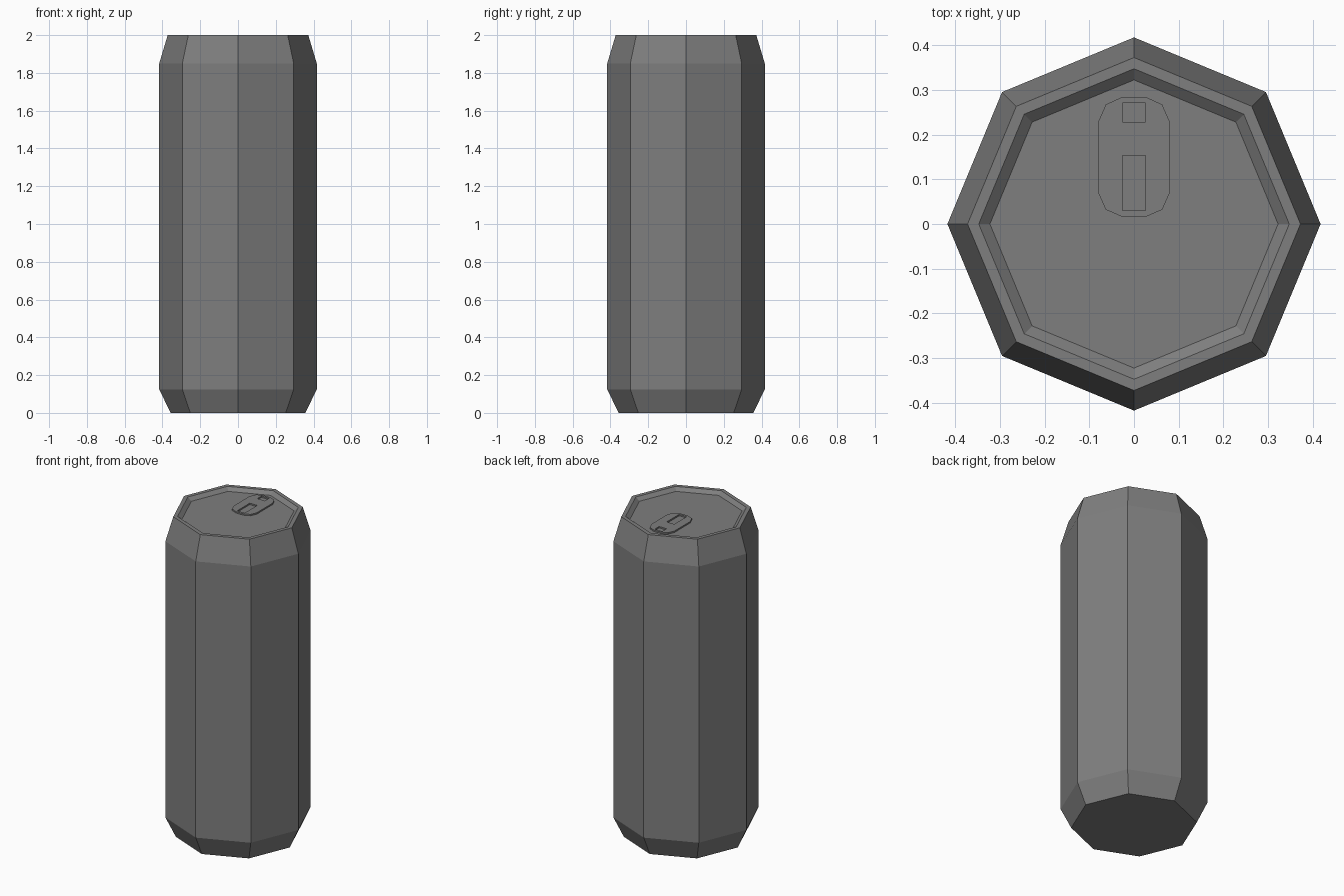
import bpy, bmesh
from math import cos, sin, pi

cube = bpy.data.objects.get("Cube")
if cube:
    bpy.data.objects.remove(cube, do_unlink=True)

SIDES = 8
LID_Z = 1.98

# Single bare metal colour
metal = bpy.data.materials.new("grey_metal")
metal.use_nodes = True
grey = (0.21, 0.21, 0.21, 1)
metal.diffuse_color = grey
metal.node_tree.nodes["Principled BSDF"].inputs["Base Color"].default_value = grey


def finish(bm, name):
    bmesh.ops.recalc_face_normals(bm, faces=bm.faces)
    mesh = bpy.data.meshes.new(name)
    bm.to_mesh(mesh)
    bm.free()
    mesh.materials.append(metal)
    obj = bpy.data.objects.new(name, mesh)
    bpy.context.collection.objects.link(obj)
    return obj


# Can body: profile (radius, height) turned around eight sides, with recessed lid
profile = [(0.357, 0), (0.417, 0.125), (0.417, 1.85),
           (0.372, 2), (0.347, 2), (0.322, LID_Z)]
bm = bmesh.new()
rings = [[bm.verts.new((r * cos(2 * pi * i / SIDES), r * sin(2 * pi * i / SIDES), z))
          for i in range(SIDES)] for r, z in profile]
for low, high in zip(rings, rings[1:]):
    for i in range(SIDES):
        j = (i + 1) % SIDES
        bm.faces.new((low[i], low[j], high[j], high[i]))
bm.faces.new(rings[0][::-1])
bm.faces.new(rings[-1])
finish(bm, "can_body")


# Pull tab: rounded plate with two rectangular openings
def loop(bm, points):
    verts = [bm.verts.new((x, y, LID_Z)) for x, y in points]
    return [bm.edges.new((a, b)) for a, b in zip(verts, verts[1:] + verts[:1])]


def rectangle(half, y0, y1):
    return [(-half, y0), (half, y0), (half, y1), (-half, y1)]


half_outline = [(0.026, 0.016), (0.063, 0.032), (0.08, 0.07),
                (0.08, 0.228), (0.063, 0.267), (0.026, 0.284)]
outline = half_outline + [(-x, y) for x, y in reversed(half_outline)]

bm = bmesh.new()
edges = loop(bm, outline)
for y0, y1 in ((0.03, 0.153), (0.228, 0.27)):
    edges += loop(bm, rectangle(0.026, y0, y1))
bmesh.ops.triangle_fill(bm, edges=edges, use_beauty=True, normal=(0, 0, 1))
top = bmesh.ops.extrude_face_region(bm, geom=list(bm.faces), use_keep_orig=True)
bmesh.ops.translate(bm, vec=(0, 0, 0.009),
                    verts=[v for v in top["geom"] if isinstance(v, bmesh.types.BMVert)])
finish(bm, "pull_tab")
